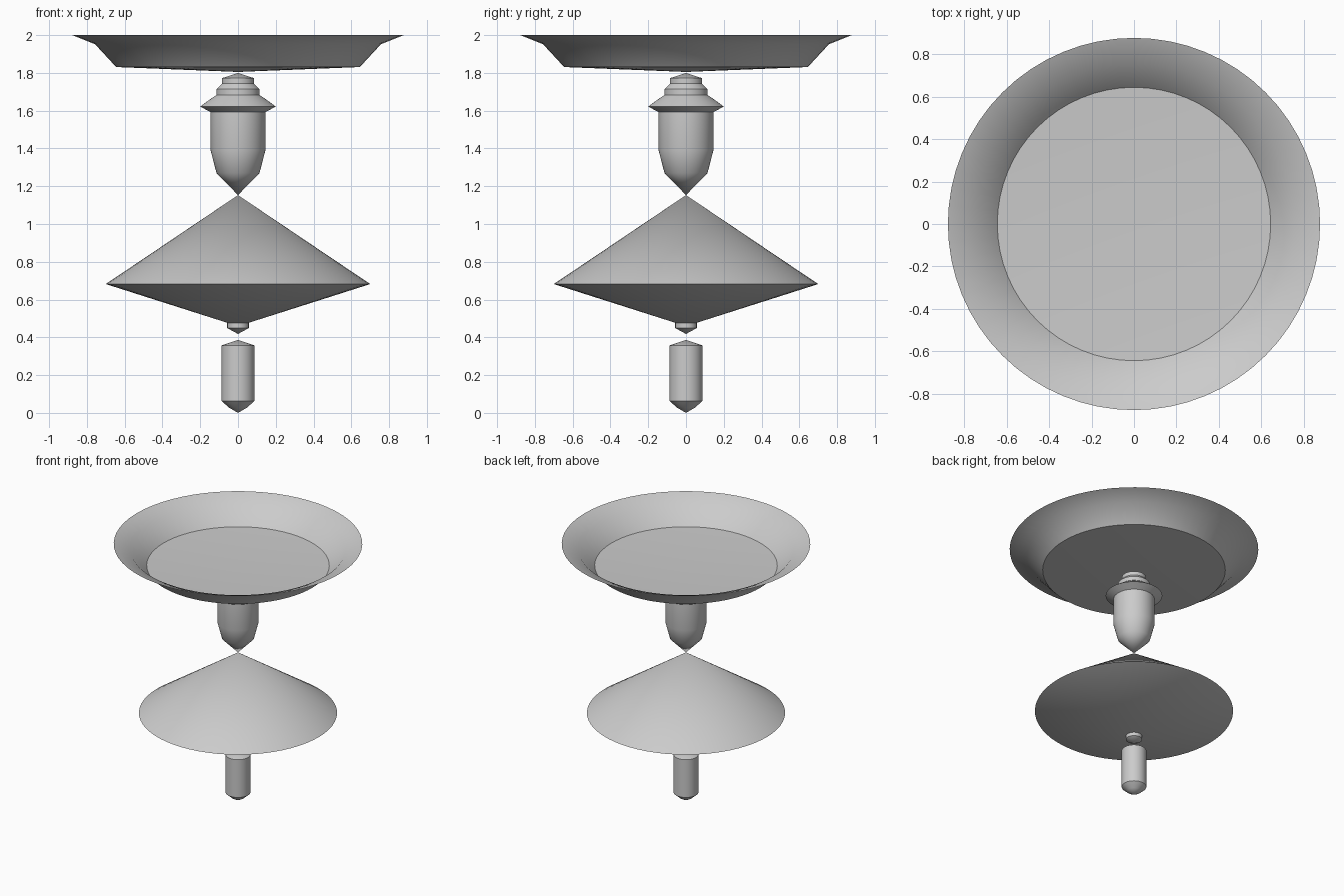
import bpy
import bmesh
from math import cos, sin, tau, radians

cube = bpy.data.objects.get("Cube")
if cube:
    bpy.data.objects.remove(cube, do_unlink=True)

GREY = (0.6, 0.6, 0.6, 1.0)
mat = bpy.data.materials.new("plain grey")
mat.use_nodes = True
mat.diffuse_color = GREY
mat.node_tree.nodes["Principled BSDF"].inputs["Base Color"].default_value = GREY


def lathe(name, profile, sides=64):
    """Turn a (radius, height) profile, listed from top to bottom, about z."""
    bm = bmesh.new()
    rings = []
    for r, z in profile:
        count = sides if r > 0 else 1
        rings.append([bm.verts.new((r * cos(tau * i / sides), r * sin(tau * i / sides), z))
                      for i in range(count)])
    for upper, lower in zip(rings, rings[1:]):
        for i in range(sides):
            j = (i + 1) % sides
            corners = [upper[i % len(upper)], lower[i % len(lower)],
                       lower[j % len(lower)], upper[j % len(upper)]]
            bm.faces.new(list(dict.fromkeys(corners)))
    mesh = bpy.data.meshes.new(name)
    bm.to_mesh(mesh)
    bm.free()
    mesh.materials.append(mat)
    obj = bpy.data.objects.new(name, mesh)
    bpy.context.collection.objects.link(obj)
    bpy.ops.object.select_all(action="DESELECT")
    obj.select_set(True)
    bpy.context.view_layer.objects.active = obj
    bpy.ops.object.shade_smooth_by_angle(angle=radians(30))
    return obj


# Open thin dish with a shallow conical floor
lathe("dish", [(0.878, 2.0), (0.757, 1.952), (0.645, 1.831), (0, 1.805)])

# Stepped neck, flared collar and tapering body
lathe("spindle_body", [
    (0, 1.8), (0.085, 1.772), (0.085, 1.743), (0.114, 1.714), (0.114, 1.683),
    (0.155, 1.655), (0.2, 1.622), (0.145, 1.592), (0.145, 1.39), (0.114, 1.27),
    (0, 1.153)])

# Wide double cone
lathe("double_cone", [(0, 1.153), (0.7, 0.682), (0, 0.459)])

# Small stud under the cone
lathe("stud", [(0, 0.485), (0.057, 0.476), (0.057, 0.449), (0, 0.418)])

# Bottom peg with pointed ends
lathe("peg", [(0, 0.386), (0.087, 0.357), (0.087, 0.063), (0.048, 0.028), (0, 0)])
